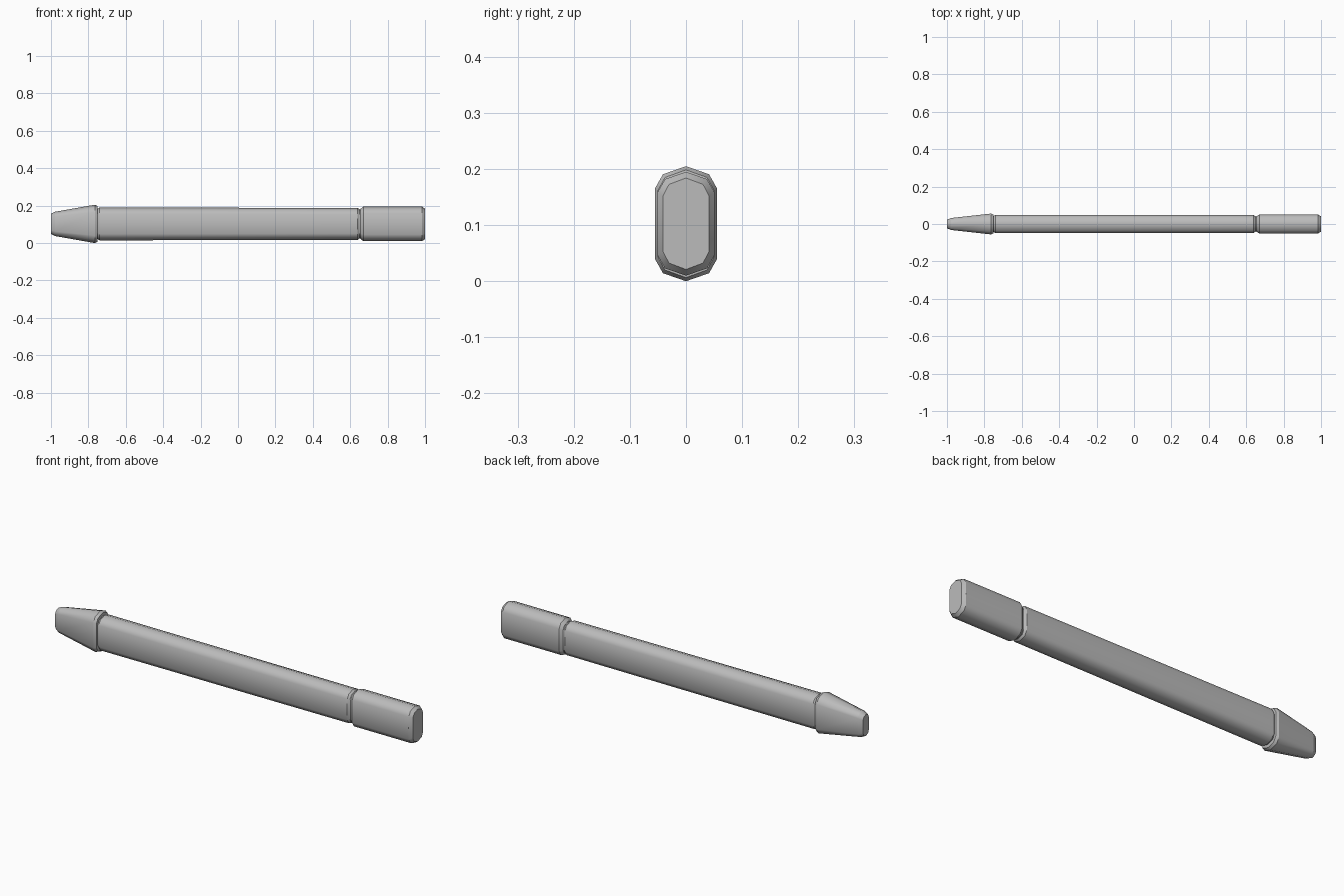
import bpy
import bmesh

cube = bpy.data.objects.get("Cube")
if cube:
    bpy.data.objects.remove(cube, do_unlink=True)

CENTRE_Z = 0.1025

grey = bpy.data.materials.new("plain grey")
grey.use_nodes = True
colour = (0.5, 0.5, 0.5, 1)
grey.diffuse_color = colour
grey.node_tree.nodes["Principled BSDF"].inputs["Base Color"].default_value = colour

# Ten-sided rounded section, as fractions of the half width and half height
QUARTER = [(0.74, 0.86), (1, 0.61)]
SECTION = ([(0, 1)] + QUARTER + [(y, -z) for y, z in reversed(QUARTER)]
           + [(0, -1)] + [(-y, -z) for y, z in QUARTER]
           + [(-y, z) for y, z in reversed(QUARTER)])


def loft(name, stations):
    """Closed loft along x; each station is (x, half width, half height)."""
    bm = bmesh.new()
    rings = [[bm.verts.new((x, w * y, CENTRE_Z + h * z)) for y, z in SECTION]
             for x, w, h in stations]
    n = len(SECTION)
    for a, b in zip(rings, rings[1:]):
        for i in range(n):
            j = (i + 1) % n
            bm.faces.new((a[i], a[j], b[j], b[i])).smooth = True
    bm.faces.new(rings[0])
    bm.faces.new(rings[-1])
    # Crisp rings, soft lengthwise edges
    for ring in rings:
        for i in range(n):
            bm.edges.get((ring[i], ring[(i + 1) % n])).smooth = False
    bmesh.ops.recalc_face_normals(bm, faces=bm.faces)
    mesh = bpy.data.meshes.new(name)
    bm.to_mesh(mesh)
    bm.free()
    mesh.materials.append(grey)
    obj = bpy.data.objects.new(name, mesh)
    bpy.context.collection.objects.link(obj)
    return obj


# Tapered tip with flared collar
loft("tapered_tip", [
    (-1.0, 0.023, 0.054),
    (-0.978, 0.032, 0.065),
    (-0.765, 0.0555, 0.1025),
    (-0.752, 0.0505, 0.096),
    (-0.75, 0.042, 0.08),
])

# Long barrel with bevelled ends
loft("barrel", [
    (-0.752, 0.042, 0.08),
    (-0.74, 0.049, 0.088),
    (0.64, 0.047, 0.085),
    (0.65, 0.041, 0.078),
])

# Narrow neck filling the groove
loft("neck", [(0.645, 0.041, 0.078), (0.66, 0.041, 0.078)])

# End cap
loft("end_cap", [
    (0.655, 0.041, 0.08),
    (0.67, 0.0505, 0.0925),
    (0.984, 0.0505, 0.0925),
    (1.0, 0.041, 0.0815),
])
